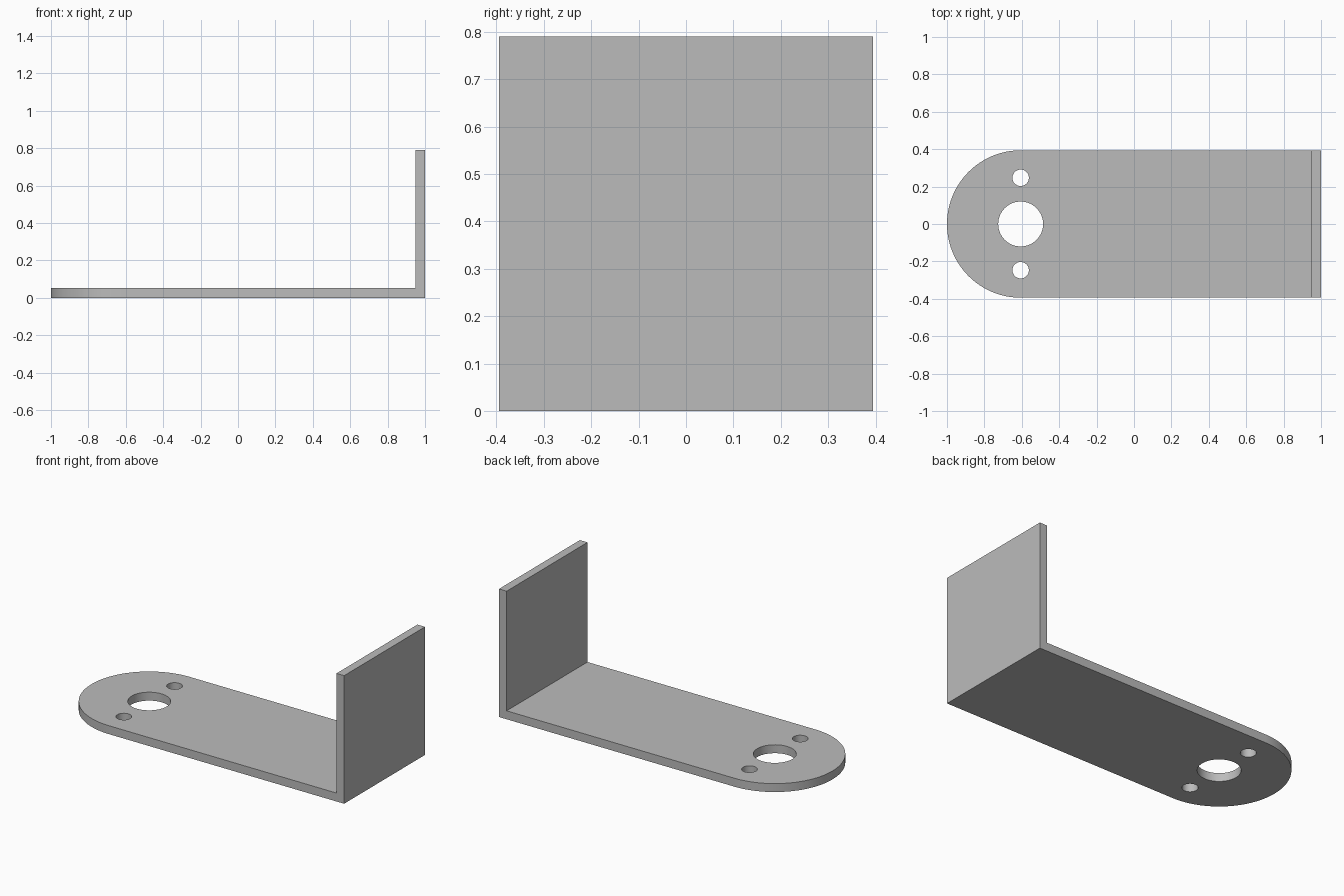
import bpy
import bmesh
from math import pi, cos, sin, radians
from mathutils import Vector

cube = bpy.data.objects.get("Cube")
if cube:
    bpy.data.objects.remove(cube, do_unlink=True)

HALF = 0.394            # half width, also the radius of the round end
THICK = 0.052           # sheet thickness
HEIGHT = 0.79           # height of the upright flange
CENTRE = -1 + HALF      # x of the round end's centre
BEND = 1 - THICK        # x of the flange's inner face

grey = bpy.data.materials.new("plain grey")
grey.use_nodes = True
colour = (0.5, 0.5, 0.5, 1)
grey.diffuse_color = colour
grey.node_tree.nodes["Principled BSDF"].inputs["Base Color"].default_value = colour


def circle(y, radius, count):
    return [(CENTRE + radius * cos(2 * pi * i / count), y + radius * sin(2 * pi * i / count))
            for i in range(count)]


def add_loop(bm, points):
    verts = [bm.verts.new((x, y, 0)) for x, y in points]
    edges = [bm.edges.new((a, b)) for a, b in zip(verts, verts[1:] + verts[:1])]
    return verts, edges


def extrude_up(bm, faces, height):
    result = bmesh.ops.extrude_face_region(bm, geom=faces)["geom"]
    verts = [g for g in result if isinstance(g, bmesh.types.BMVert)]
    bmesh.ops.translate(bm, verts=verts, vec=Vector((0, 0, height)))
    return [g for g in result if isinstance(g, bmesh.types.BMFace)]


bm = bmesh.new()

# Base plate outline with a round end and three holes
steps = 48
arc = [(CENTRE + HALF * cos(pi / 2 + pi * i / steps), HALF * sin(pi / 2 + pi * i / steps))
       for i in range(steps + 1)]
corners, edges = add_loop(bm, arc + [(BEND, -HALF), (BEND, HALF)])
for y, radius, count in ((0, 0.12, 64), (0.247, 0.044, 32), (-0.247, 0.044, 32)):
    edges += add_loop(bm, circle(y, radius, count))[1]
bmesh.ops.triangle_fill(bm, edges=edges, use_beauty=True, normal=(0, 0, 1))

# Strip beneath the flange
front, back = corners[-2:]
outer = [bm.verts.new((1, y, 0)) for y in (-HALF, HALF)]
bm.faces.new((front, outer[0], outer[1], back))

# Raise the plate, then the upright flange
top = extrude_up(bm, bm.faces[:], THICK)
strip = [f for f in top if f.calc_center_median().x > BEND]
extrude_up(bm, strip, HEIGHT - THICK)
bmesh.ops.recalc_face_normals(bm, faces=bm.faces[:])

mesh = bpy.data.meshes.new("angle_bracket")
bm.to_mesh(mesh)
bm.free()
mesh.materials.append(grey)
bracket = bpy.data.objects.new("angle_bracket", mesh)
bpy.context.collection.objects.link(bracket)

# Smooth round walls, sharp sheet edges
bpy.context.view_layer.objects.active = bracket
bracket.select_set(True)
bpy.ops.object.shade_smooth_by_angle(angle=radians(30))
